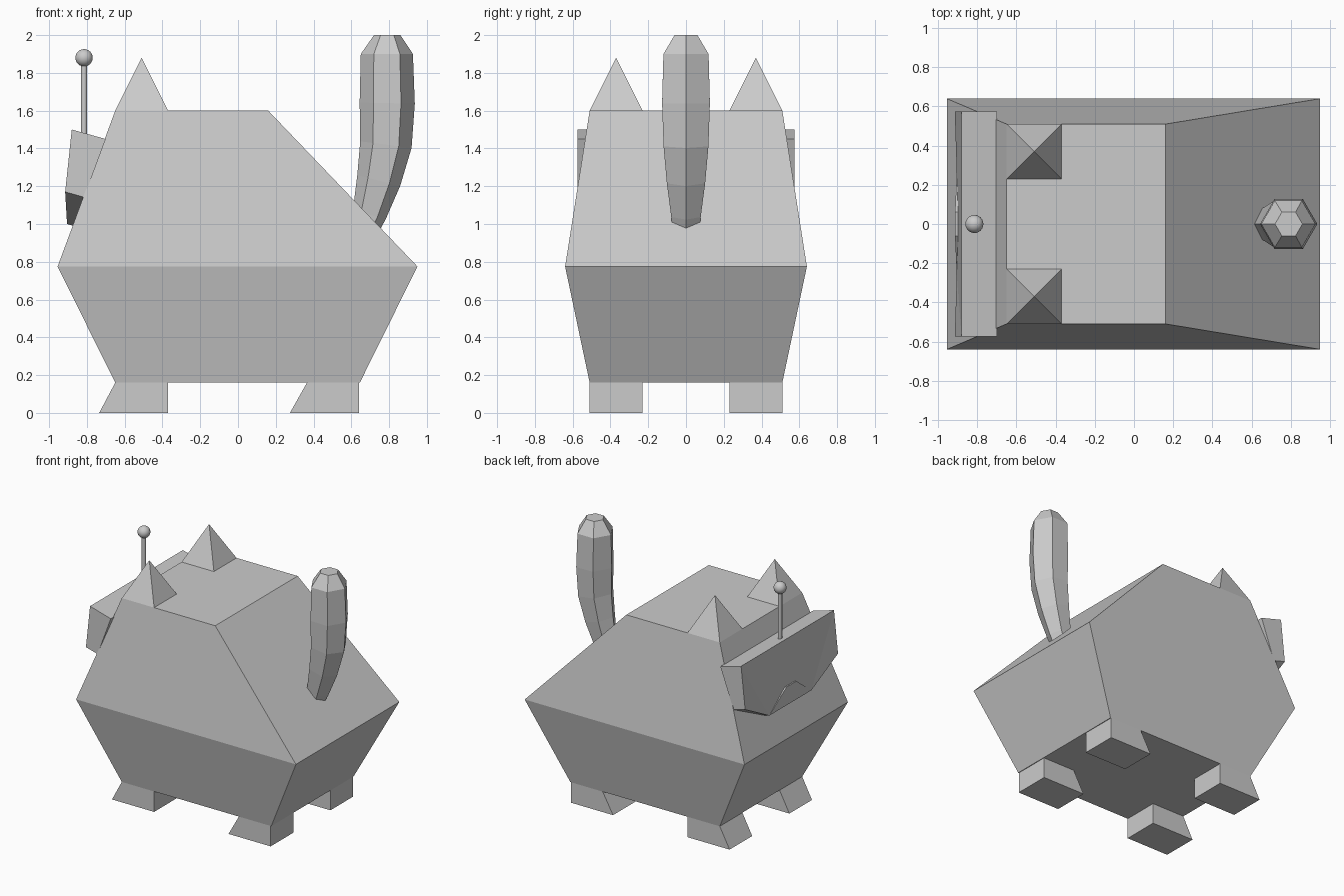
import bpy, bmesh
from math import sin, cos, pi
from mathutils import Vector

if "Cube" in bpy.data.objects:
    bpy.data.objects.remove(bpy.data.objects["Cube"])


def loft(name, rings):
    """Skin a list of equal-length point rings and cap both ends."""
    bm = bmesh.new()
    rows = [[bm.verts.new(p) for p in r] for r in rings]
    n = len(rows[0])
    for a, b in zip(rows, rows[1:]):
        for i in range(n):
            j = (i + 1) % n
            bm.faces.new((a[i], a[j], b[j], b[i]))
    caps = [bm.faces.new(rows[0][::-1]), bm.faces.new(rows[-1])]
    if n > 6:
        bmesh.ops.triangulate(bm, faces=caps)
    bmesh.ops.remove_doubles(bm, verts=bm.verts, dist=1e-5)
    bmesh.ops.recalc_face_normals(bm, faces=bm.faces)
    me = bpy.data.meshes.new(name)
    bm.to_mesh(me)
    bm.free()
    ob = bpy.data.objects.new(name, me)
    bpy.context.collection.objects.link(ob)
    return ob


def rect(z, x0, x1, y0, y1):
    return [(x0, y0, z), (x1, y0, z), (x1, y1, z), (x0, y1, z)]


# Faceted body
loft("body", [rect(0.16, -0.65, 0.645, -0.51, 0.51),
              rect(0.775, -0.955, 0.95, -0.64, 0.64),
              rect(1.6, -0.65, 0.16, -0.51, 0.51)])

# Feet and ears, mirrored left and right
for side, s in (("left", 1), ("right", -1)):
    ya, yb = s * 0.23, s * 0.51
    loft("front_foot_" + side, [rect(0, -0.735, -0.37, ya, yb),
                                rect(0.16, -0.65, -0.37, ya, yb)])
    loft("rear_foot_" + side, [rect(0, 0.275, 0.64, ya, yb),
                               rect(0.16, 0.365, 0.64, ya, yb)])
    tip = s * 0.37
    bm = bmesh.new()
    base = [bm.verts.new(p) for p in rect(1.6, -0.65, -0.37, ya, yb)]
    top = bm.verts.new((-0.51, tip, 1.88))
    bm.faces.new(base)
    for i in range(4):
        bm.faces.new((base[i], base[(i + 1) % 4], top))
    bmesh.ops.recalc_face_normals(bm, faces=bm.faces)
    me = bpy.data.meshes.new("ear_" + side)
    bm.to_mesh(me)
    bm.free()
    bpy.context.collection.objects.link(bpy.data.objects.new("ear_" + side, me))

# Six-sided tail: x, z, radius, forward tilt of the ring
tail = [(0.64, 0.92, 0.075, 0.3), (0.695, 1.05, 0.09, 0.3), (0.745, 1.23, 0.117, 0.25),
        (0.783, 1.42, 0.137, 0.13), (0.79, 1.64, 0.146, 0.02),
        (0.788, 1.9, 0.138, 0), (0.79, 2.0, 0.07, 0)]
loft("tail", [[(x + r * cos(k * pi / 3) * cos(t), r * sin(k * pi / 3),
                z - r * cos(k * pi / 3) * sin(t)) for k in range(6)]
              for x, z, r, t in tail])

# Mask with a nose notch, running back to the sloping face
half = [(0.575, 1.5, -0.88), (0.575, 1.17, -0.915), (0.26, 1.0, -0.905), (0.06, 1.15, -0.914)]
outline = half + [(-y, z, x) for y, z, x in reversed(half)]
front = [(x, y, z) for y, z, x in outline]
back = []
for x, y, z in front:
    t = (-0.95 + 0.37 * (z - 0.775) - x) / 1.1036
    back.append((x + t, y, z - 0.28 * t))
loft("mask", [front, back])

# Antenna rod and ball
bpy.ops.mesh.primitive_cylinder_add(vertices=16, radius=0.016, depth=0.4, location=(-0.815, 0, 1.66))
bpy.context.object.name = "antenna_rod"
bpy.ops.object.shade_smooth_by_angle()
bpy.ops.mesh.primitive_uv_sphere_add(segments=24, ring_count=12, radius=0.046, location=(-0.815, 0, 1.88))
bpy.context.object.name = "antenna_ball"
bpy.ops.object.shade_smooth_by_angle()
